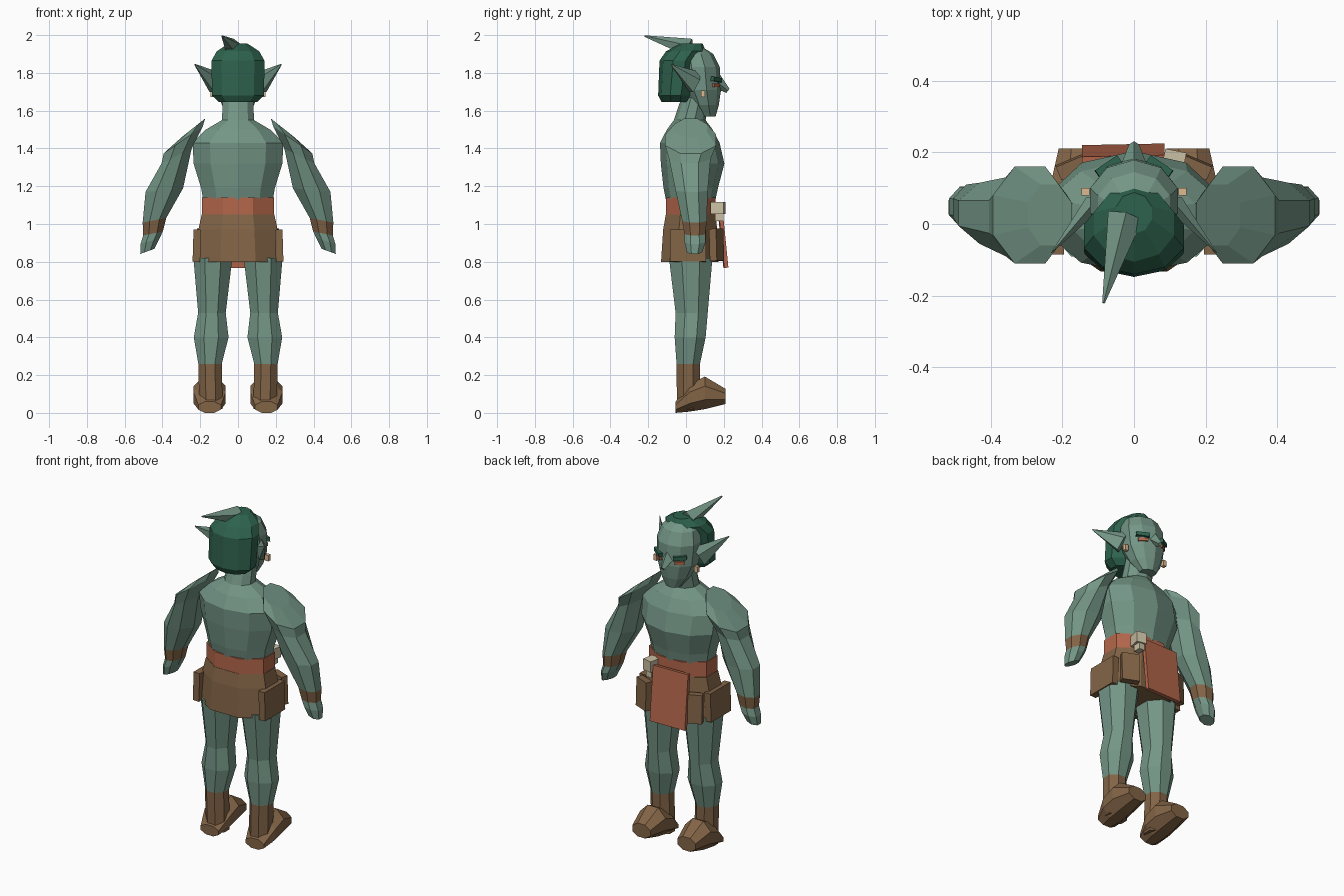
import bpy, bmesh
from math import pi, sin, cos
from mathutils import Matrix, Vector, Euler

cube = bpy.data.objects.get("Cube")
if cube:
    bpy.data.objects.remove(cube)


def material(name, rgb):
    m = bpy.data.materials.new(name)
    m.use_nodes = True
    m.diffuse_color = (*rgb, 1)
    m.node_tree.nodes["Principled BSDF"].inputs["Base Color"].default_value = (*rgb, 1)
    return m


skin = material("green_skin", (.175, .305, .24))
hair = material("dark_green_hair", (.027, .122, .075))
leather = material("brown_leather", (.225, .128, .062))
cloth = material("rust_cloth", (.46, .135, .07))
bone = material("bone", (.6, .53, .37))
gold = material("pale_gold", (.74, .48, .28))


def finish(name, bm, mats):
    bmesh.ops.recalc_face_normals(bm, faces=bm.faces)
    mesh = bpy.data.meshes.new(name)
    bm.to_mesh(mesh)
    bm.free()
    for m in mats:
        mesh.materials.append(m)
    ob = bpy.data.objects.new(name, mesh)
    bpy.context.collection.objects.link(ob)
    return ob


def loft(name, rings, mats, n=8, bands=None, axis="z"):
    """Skin rings of (x, y, z, rx, ry, tilt); bands gives a material slot per segment."""
    bm = bmesh.new()
    loops = []
    for x, y, z, rx, ry, *tilt in rings:
        turn = Matrix.Rotation(tilt[0] if tilt else 0, 3, 'Y')
        if axis == "y":
            turn = Matrix.Rotation(-pi / 2, 3, 'X')
        k = 1 / cos(pi / n)
        angles = [2 * pi * (i + .5) / n for i in range(n)]
        loops.append([bm.verts.new(Vector((x, y, z)) + turn @ Vector((rx * k * cos(a), ry * k * sin(a), 0)))
                      for a in angles])
    for j in range(len(loops) - 1):
        for i in range(n):
            q = (i + 1) % n
            f = bm.faces.new((loops[j][i], loops[j][q], loops[j + 1][q], loops[j + 1][i]))
            f.material_index = bands[j] if bands else 0
    bm.faces.new(loops[0])
    bm.faces.new(loops[-1]).material_index = bands[-1] if bands else 0
    return finish(name, bm, mats)


def spike(name, a, b, r1, r2, mat, n=5, flat=1):
    """Tapered prism from a to b, optionally flattened sideways."""
    a, b = Vector(a), Vector(b)
    d = b - a
    m = Matrix.Translation((a + b) / 2) @ d.to_track_quat('Z', 'Y').to_matrix().to_4x4()
    bm = bmesh.new()
    bmesh.ops.create_cone(bm, cap_ends=True, segments=n, radius1=r1, radius2=r2, depth=d.length,
                          matrix=m @ Matrix.Diagonal((flat, 1, 1, 1)))
    return finish(name, bm, [mat])


def box(name, centre, size, mat, rot=(0, 0, 0)):
    bm = bmesh.new()
    m = Matrix.Translation(centre) @ Euler(rot).to_matrix().to_4x4() @ Matrix.Diagonal((*size, 1))
    bmesh.ops.create_cube(bm, size=1, matrix=m)
    return finish(name, bm, [mat])


# Torso and neck
loft("torso", [(0, .025, 1.13, .185, .125), (0, .025, 1.19, .195, .137), (0, .035, 1.32, .235, .16),
               (0, .02, 1.43, .24, .15), (0, .02, 1.5, .17, .115), (0, .02, 1.55, .085, .08),
               (0, .05, 1.67, .08, .07)], [skin], 10)

# Belt and skirt
loft("belt", [(0, .025, 1.04, .19, .13), (0, .025, 1.14, .19, .13)], [cloth])
loft("skirt", [(0, .02, .8, .225, .152), (0, .022, .97, .21, .143), (0, .025, 1.05, .192, .132)], [leather])
box("front_cloth", (-.03, .195, .93), (.23, .022, .325), cloth, (.1, 0, .02))
box("bone_charm", (.11, .17, 1.085), (.06, .07, .065), bone, (0, 0, -.2))
box("charm_stem", (.11, .175, 1.04), (.035, .045, .05), bone)

# Head, with the jaw at the bottom
loft("head", [(0, .115, 1.57, .045, .04), (0, .095, 1.63, .085, .075), (0, .075, 1.71, .115, .105),
              (0, .065, 1.83, .122, .108), (0, .05, 1.9, .1, .09), (0, .03, 1.94, .05, .05)], [skin], 10)
spike("nose", (0, .155, 1.76), (0, .222, 1.705), .04, .014, skin, 4)

# Hair cap and swept horn
loft("hair", [(0, -.055, 1.645, .1, .07), (0, -.055, 1.68, .138, .088), (0, -.035, 1.865, .14, .1),
              (0, 0, 1.915, .112, .1), (0, .03, 1.955, .05, .055)], [hair], 10)
spike("swept_horn", (-.025, .02, 1.93), (-.085, -.22, 1.995), .052, .004, skin, 5)

for side, s in (("left", 1), ("right", -1)):
    # Face details
    spike(side + "_ear", (s * .12, .05, 1.745), (s * .23, -.08, 1.845), .068, .003, skin, 5, .4)
    box(side + "_earring", (s * .135, .09, 1.69), (.022, .022, .035), gold)
    box(side + "_brow", (s * .07, .158, 1.765), (.075, .03, .022), hair, (0, -s * .1, -s * .6))
    box(side + "_eye", (s * .067, .157, 1.735), (.055, .02, .018), cloth, (0, 0, -s * .6))

    # Arm: shoulder, forearm, wristband and hand
    loft(side + "_arm", [(s * .235, .025, 1.51, .078, .085, s * .67),
                         (s * .29, .025, 1.445, .125, .135, s * .6),
                         (s * .325, .02, 1.36, .088, .11, s * .45),
                         (s * .39, .03, 1.18, .1, .085, s * .1),
                         (s * .442, .045, 1.02, .064, .065, s * .2),
                         (s * .45, .047, .95, .053, .055, s * .2),
                         (s * .465, .048, .91, .053, .056, s * .3),
                         (s * .48, .045, .855, .04, .04, s * .35)],
         [skin, leather], 8, [0, 0, 0, 0, 1, 0, 0])

    # Leg with boot shaft
    loft(side + "_leg", [(s * .143, .012, .02, .062, .06), (s * .148, .012, .26, .062, .062),
                         (s * .142, .022, .4, .092, .082), (s * .138, .03, .53, .073, .085),
                         (s * .133, .025, .82, .103, .115)],
         [leather, skin], 8, [0, 1, 1, 1])

    # Foot, raised slightly at the toe
    loft(side + "_foot", [(s * .15, -.055, .03, .06, .03), (s * .15, .02, .08, .085, .073),
                          (s * .15, .1, .106, .085, .086), (s * .15, .21, .087, .06, .04)],
         [leather], 8, axis="y")

    # Skirt panels at the hip and thigh
    box(side + "_hip_panel", (s * .218, .01, .885), (.04, .19, .17), leather, (0, -s * .03, 0))
    box(side + "_thigh_panel", (s * .165, .162, .89), (.1, .04, .17), leather, (.03, 0, -s * .4))
